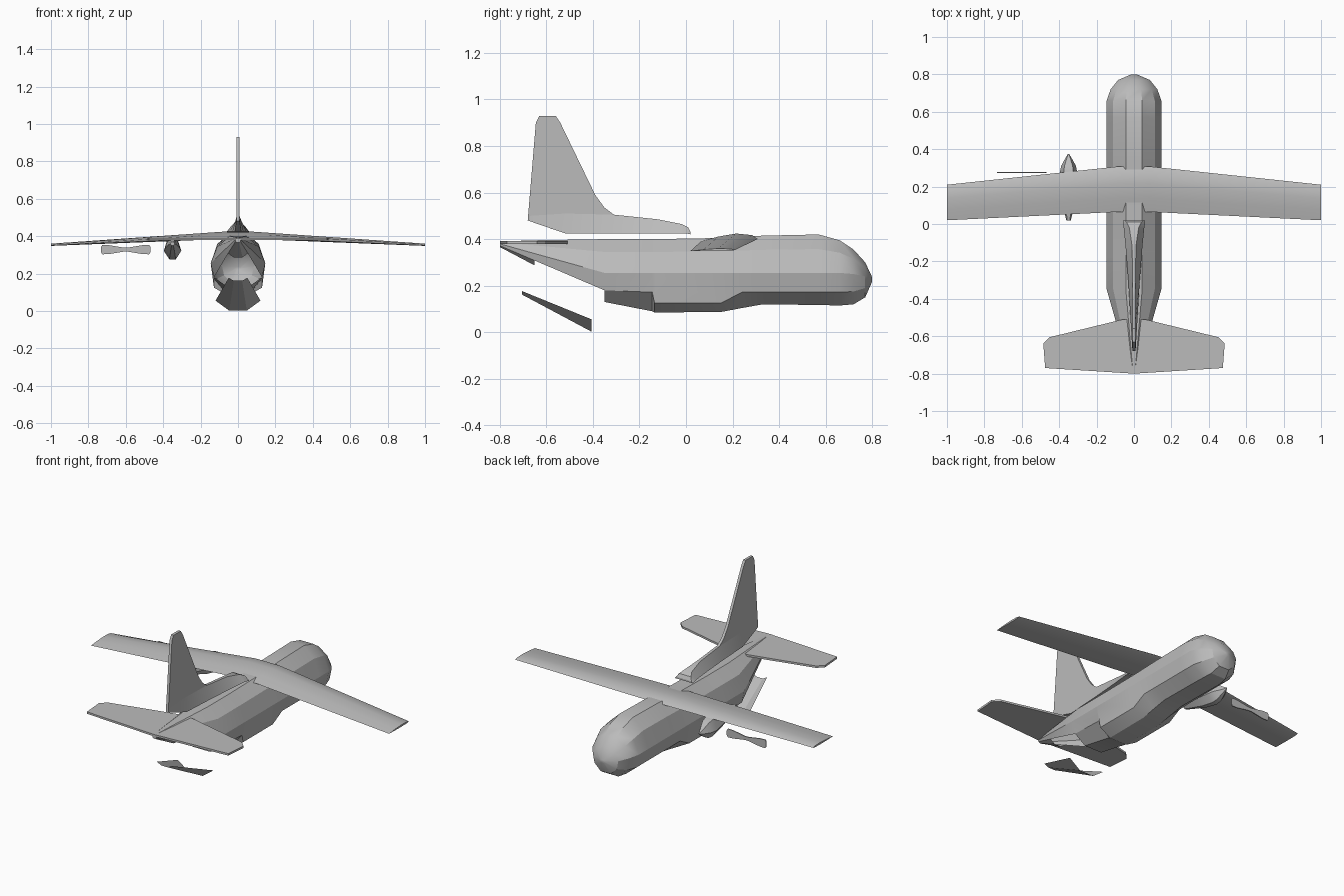
import bpy
import bmesh
from mathutils import Vector

cube = bpy.data.objects.get("Cube")
if cube:
    bpy.data.objects.remove(cube, do_unlink=True)

grey = bpy.data.materials.new("plain grey")
grey.use_nodes = True
grey.diffuse_color = (0.5, 0.5, 0.5, 1)
grey.node_tree.nodes["Principled BSDF"].inputs["Base Color"].default_value = grey.diffuse_color


def finish(name, bm, angle=0.45):
    bmesh.ops.recalc_face_normals(bm, faces=bm.faces)
    mesh = bpy.data.meshes.new(name)
    bm.to_mesh(mesh)
    bm.free()
    mesh.materials.append(grey)
    obj = bpy.data.objects.new(name, mesh)
    bpy.context.collection.objects.link(obj)
    bpy.ops.object.select_all(action="DESELECT")
    obj.select_set(True)
    bpy.context.view_layer.objects.active = obj
    bpy.ops.object.shade_smooth_by_angle(angle=angle)
    return obj


def loft(name, rings, caps=True, closed=True, skip=()):
    """Join point rings; skip holds (segment, side) pairs left open."""
    bm = bmesh.new()
    rows = [[bm.verts.new(p) for p in ring] for ring in rings]
    sides = len(rows[0])
    for seg, (a, b) in enumerate(zip(rows, rows[1:])):
        for i in range(sides if closed else sides - 1):
            if (seg, i) not in skip:
                j = (i + 1) % sides
                bm.faces.new((a[i], a[j], b[j], b[i]))
    if caps:
        bm.faces.new(rows[0])
        bm.faces.new(rows[-1])
    return finish(name, bm)


def plate(name, outline, direction):
    """Extrude a flat outline symmetrically about its own plane."""
    bm = bmesh.new()
    d = Vector(direction)
    face = bm.faces.new([bm.verts.new(Vector(p) - d / 2) for p in outline])
    new = bmesh.ops.extrude_face_region(bm, geom=[face])["geom"]
    bmesh.ops.translate(bm, vec=d, verts=[v for v in new if isinstance(v, bmesh.types.BMVert)])
    return finish(name, bm)


def mirrored(half):
    return half + [(-x, y, z) for x, y, z in reversed(half)]


# Fuselage: y, half width, then heights of crown, waist, lower edge and belly
def hull_ring(y, w, top, waist, low, belly):
    shoulder = waist + 0.62 * (top - waist)
    return mirrored([(w * 0.3, y, top), (w * 0.76, y, shoulder), (w, y, waist),
                     (w * 0.88, y, low), (w * 0.4, y, belly)])


full = 0.146
stations = [
    (-0.8, 0.015, 0.39, 0.38, 0.372, 0.366),
    (-0.65, 0.06, 0.395, 0.338, 0.308, 0.287),
    (-0.35, full, 0.4, 0.255, 0.18, 0.13),
    (-0.145, full, 0.4, 0.255, 0.172, 0.09),
    (-0.135, full, 0.4, 0.255, 0.125, 0.085),
    (0.15, full, 0.405, 0.255, 0.125, 0.087),
    (0.24, full, 0.41, 0.255, 0.172, 0.104),
    (0.33, full, 0.415, 0.255, 0.172, 0.12),
    (0.57, full, 0.42, 0.255, 0.172, 0.117),
    (0.66, full, 0.395, 0.255, 0.172, 0.115),
    (0.72, 0.125, 0.355, 0.25, 0.175, 0.12),
    (0.77, 0.085, 0.3, 0.24, 0.19, 0.15),
    (0.8, 0.015, 0.236, 0.23, 0.224, 0.218),
]
# the cargo opening under the tail stays open
loft("fuselage", [hull_ring(*s) for s in stations], skip=[(1, 3), (1, 4), (1, 5)])

# Lowered cargo ramp: a thin open trough
ramp = loft("cargo_ramp", [
    mirrored([(0.12, -0.405, 0.055), (0.047, -0.405, 0.002)]),
    mirrored([(0.05, -0.705, 0.177), (0.022, -0.705, 0.162)]),
], caps=False, closed=False)

# Main wing: airfoil as chord and thickness fractions
airfoil = [(0, 0), (0.3, 0.6), (0.62, 1), (0.9, 0.8), (1, 0.3), (0.9, -0.1), (0.5, -0.2)]


def wing_ring(x, rear, front, z, thick):
    return [(x, rear + c * (front - rear), z + t * thick) for c, t in airfoil]


tip, root = (0.02, 0.21, 0.35, 0.01), (0.065, 0.308, 0.391, 0.033)
loft("main_wing", [wing_ring(x, *s) for x, s in
                   ((-1, tip), (-0.08, root), (0.08, root), (1, tip))])

# Tailplane
tail_half = [(0, -0.8, 0.385), (0.475, -0.77, 0.385), (0.485, -0.64, 0.385),
             (0.45, -0.605, 0.385), (0.06, -0.51, 0.385)]
plate("tailplane", tail_half + [(-x, y, z) for x, y, z in reversed(tail_half[1:])], (0, 0, 0.012))

# Fin with its wide dorsal root
fin = [(-0.52, 0.425), (-0.68, 0.48), (-0.645, 0.9), (-0.63, 0.93), (-0.56, 0.93),
       (-0.54, 0.9), (-0.39, 0.59), (-0.35, 0.535), (-0.31, 0.505), (-0.12, 0.485), (-0.1, 0.425)]
plate("tail_fin", [(0, y, z) for y, z in fin], (0.016, 0, 0))
dorsal = [(0.02, 0.06, 0.05, 0.43, 0.42), (0.01, 0.06, 0.04, 0.45, 0.423),
          (-0.02, 0.055, 0.025, 0.465, 0.425), (-0.12, 0.045, 0.01, 0.485, 0.425),
          (-0.31, 0.03, 0.008, 0.505, 0.425), (-0.52, 0.018, 0.008, 0.51, 0.425),
          (-0.67, 0.009, 0.008, 0.5, 0.477)]
loft("dorsal_fairing", [mirrored([(b, y, low), (t, y, top)]) for y, b, t, top, low in dorsal])

# Single engine pod under the right wing
pod_x = -0.35


def pod_ring(y, w, top, low):
    mid = low + 0.42 * (top - low)
    half = [(w * 0.55, y, top), (w, y, mid), (w * 0.35, y, low)]
    return [(x + pod_x, py, z) for x, py, z in mirrored(half)]


loft("engine_pod", [pod_ring(*s) for s in (
    (0.02, 0.012, 0.37, 0.35), (0.06, 0.022, 0.38, 0.335), (0.18, 0.04, 0.388, 0.295),
    (0.27, 0.047, 0.386, 0.275), (0.31, 0.04, 0.375, 0.28), (0.35, 0.018, 0.345, 0.305),
    (0.375, 0.003, 0.33, 0.324))])

# Loose two-bladed propeller
blade = [(0.012, 0.011), (0.09, 0.024), (0.125, 0.025), (0.132, 0.015)]
right = [(x, z) for x, z in blade] + [(x, -z) for x, z in reversed(blade)]
outline = right + [(-x, -z) for x, z in right]
plate("propeller", [(x - 0.6, 0.275, z + 0.328) for x, z in outline], (0, 0.006, 0))
